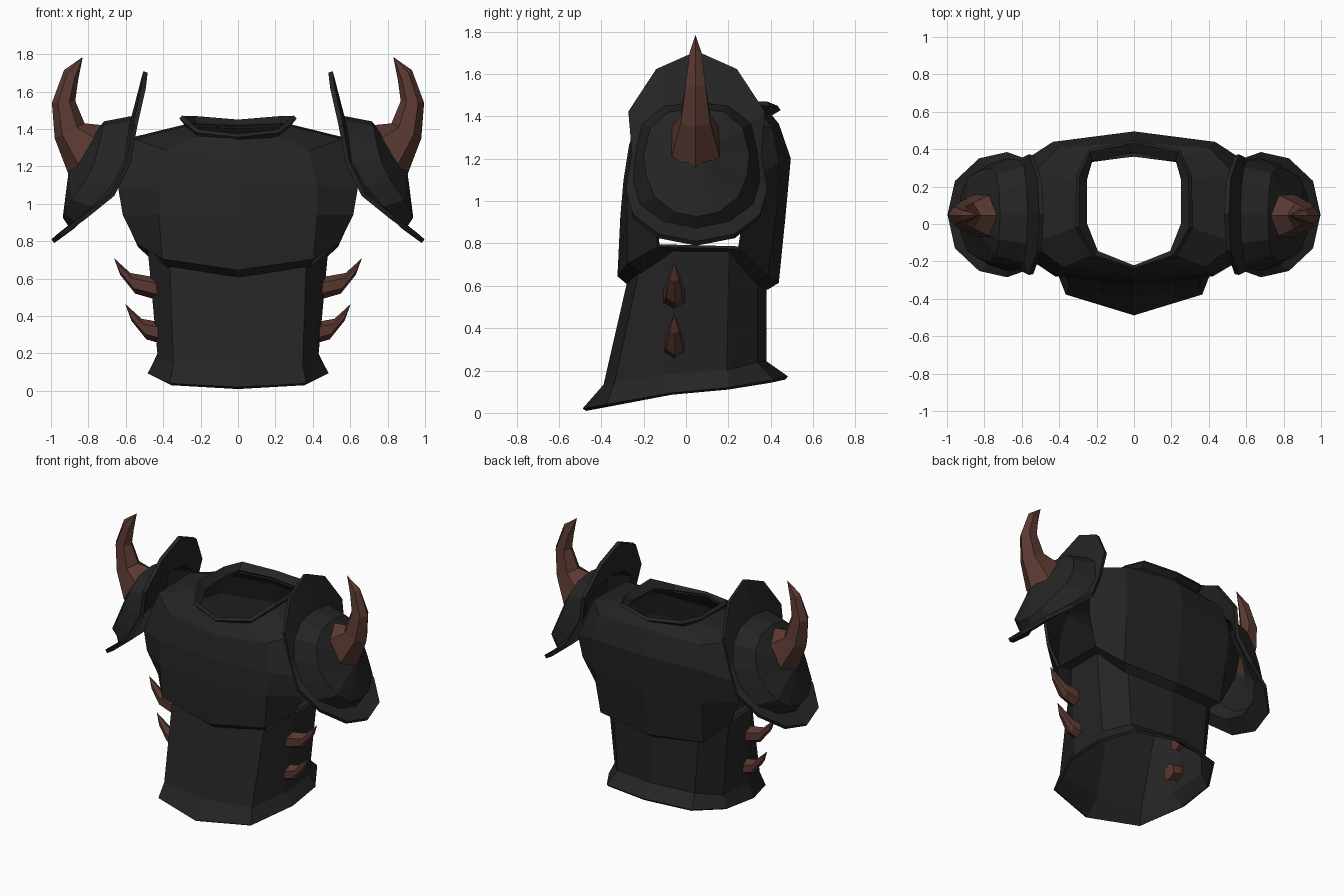
import bpy
import bmesh
from math import cos, sin, pi
from mathutils import Vector

cube = bpy.data.objects.get("Cube")
if cube:
    bpy.data.objects.remove(cube, do_unlink=True)


def make_material(name, colour):
    mat = bpy.data.materials.new(name)
    mat.use_nodes = True
    mat.diffuse_color = (*colour, 1)
    mat.node_tree.nodes["Principled BSDF"].inputs["Base Color"].default_value = (*colour, 1)
    return mat


black_plate = make_material("black plate", (0.018, 0.018, 0.018))
brown_horn = make_material("brown horn", (0.1, 0.04, 0.03))


def mirror_x(half):
    """Close a half ring, given from front centre to back centre."""
    return half + [(-x, y, z) for x, y, z in half[-2:0:-1]]


def mirror_y(half, middle):
    """Close a half ring of (x, half width, z), given from top to bottom."""
    front = [(x, middle - w, z) for x, w, z in half]
    return front + [(x, middle + w, z) for x, w, z in half[-2:0:-1]]


def loft(name, rings, material, tip=None, base=False, thickness=0.0, skip=None):
    """Skin closed rings; skip(row, column) leaves a face open."""
    bm = bmesh.new()
    rows = [[bm.verts.new(p) for p in ring] for ring in rings]
    count = len(rows[0])
    for r, (low, high) in enumerate(zip(rows, rows[1:])):
        for c in range(count):
            if skip and skip(r, c):
                continue
            n = (c + 1) % count
            bm.faces.new((low[c], low[n], high[n], high[c]))
    if tip:
        point = bm.verts.new(tip)
        for c in range(count):
            bm.faces.new((rows[-1][c], rows[-1][(c + 1) % count], point))
    if base:
        bm.faces.new(rows[0][::-1])
    bmesh.ops.recalc_face_normals(bm, faces=bm.faces[:])
    mesh = bpy.data.meshes.new(name)
    bm.to_mesh(mesh)
    bm.free()
    mesh.materials.append(material)
    obj = bpy.data.objects.new(name, mesh)
    bpy.context.collection.objects.link(obj)
    if thickness:
        solid = obj.modifiers.new("plate thickness", "SOLIDIFY")
        solid.thickness = thickness
        solid.offset = 0
    return obj


def horn(name, sections, tip, middle, side, shift=(0, 0)):
    """Curved six-sided horn; a section is inner x, z, outer x, z, half width."""
    rings = []
    for ix, iz, ox, oz, width in sections:
        inner, outer = Vector((ix, 0, iz)), Vector((ox, 0, oz))
        ring = []
        for k in range(6):
            a = k * pi / 3
            p = (inner + outer) / 2 + (outer - inner) / 2 * cos(a)
            ring.append((side * (p.x + shift[0]), middle + width * sin(a), p.z + shift[1]))
        rings.append(ring)
    point = (side * (tip[0] + shift[0]), middle, tip[1] + shift[1])
    return loft(name, rings, brown_horn, tip=point, base=True)


# Waist tube with flared hem
waist = [
    [(0, -.48, .015), (.36, -.37, .035), (.475, -.07, .09), (.46, .2, .115), (.33, .41, .15), (0, .475, .165)],
    [(0, -.38, .13), (.34, -.33, .14), (.42, -.09, .18), (.42, .19, .2), (.3, .33, .235), (0, .37, .24)],
    [(0, -.24, .74), (.36, -.2, .74), (.475, -.05, .78), (.475, .2, .78), (.34, .33, .74), (0, .37, .74)],
]
loft("waist", [mirror_x(r) for r in waist], black_plate, thickness=.02)

# Chest shell: inward lip, hem, ribs, bust, shoulders, neckline
neck = [(0, -.23, 1.35), (.2, -.15, 1.36), (.26, 0, 1.41), (.26, .24, 1.42), (.23, .34, 1.42), (0, .39, 1.41)]
chest = [
    [(0, -.26, .605), (.38, -.21, .67), (.47, -.06, .77), (.47, .2, .77), (.36, .33, .62), (0, .38, .59)],
    [(0, -.315, .65), (.4, -.27, .71), (.53, -.13, .79), (.53, .25, .78), (.4, .38, .65), (0, .43, .62)],
    [(0, -.3, .93), (.42, -.27, .94), (.61, -.14, .94), (.61, .28, .95), (.42, .42, .95), (0, .46, .93)],
    [(0, -.285, 1.1), (.42, -.26, 1.1), (.635, -.14, 1.08), (.63, .3, 1.1), (.43, .43, 1.18), (0, .485, 1.2)],
    [(0, -.26, 1.26), (.38, -.22, 1.28), (.55, -.1, 1.34), (.55, .25, 1.35), (.4, .4, 1.34), (0, .43, 1.36)],
    neck,
]


# Armholes open the side columns between hem and shoulder
def armhole(row, column):
    return column in (2, 7) and 1 <= row <= 3


loft("chest", [mirror_x(r) for r in chest], black_plate, thickness=.02, skip=armhole)

# Flared collar
collar = [(0, -.245, 1.365), (.22, -.17, 1.39), (.305, -.02, 1.465), (.3, .26, 1.46), (.24, .39, 1.46), (0, .44, 1.44)]
loft("collar", [mirror_x(neck), mirror_x(collar)], black_plate, thickness=.025)

# Shoulder guards: flared rim, dome base, dome crown
guard_middle = .05
guard = [
    [(.495, 0, 1.705), (.505, .19, 1.62), (.55, .32, 1.42), (.585, .3, 1.22),
     (.67, .33, 1.05), (.82, .3, .93), (.95, .18, .835), (.99, 0, .8)],
    [(.56, 0, 1.46), (.565, .15, 1.44), (.58, .25, 1.36), (.6, .28, 1.22),
     (.67, .29, 1.09), (.77, .26, .98), (.86, .15, .9), (.89, 0, .87)],
    [(.71, 0, 1.43), (.715, .13, 1.41), (.73, .21, 1.34), (.76, .24, 1.22),
     (.81, .23, 1.12), (.88, .19, 1.02), (.915, .1, .95), (.925, 0, .93)],
]
shoulder_horn = [
    (.72, 1.42, .9, 1.14, .13),
    (.82, 1.43, .98, 1.35, .08),
    (.87, 1.55, .995, 1.54, .055),
    (.855, 1.66, .93, 1.715, .033),
]
waist_spike = [
    (.4, .6, .4, .48, .055),
    (.46, .61, .445, .49, .06),
    (.575, .63, .55, .52, .045),
    (.625, .675, .63, .62, .025),
]

for side, label in ((1, "left"), (-1, "right")):
    rings = [[(side * x, y, z) for x, y, z in mirror_y(r, guard_middle)] for r in guard]
    loft(label + "_shoulder_guard", rings, black_plate,
         tip=(side * .89, guard_middle, 1.2), thickness=.025)
    horn(label + "_shoulder_horn", shoulder_horn, (.83, 1.785), .045, side)
    horn(label + "_upper_spike", waist_spike, (.663, .71), -.055, side)
    horn(label + "_lower_spike", waist_spike, (.663, .71), -.055, side, shift=(-.06, -.245))
